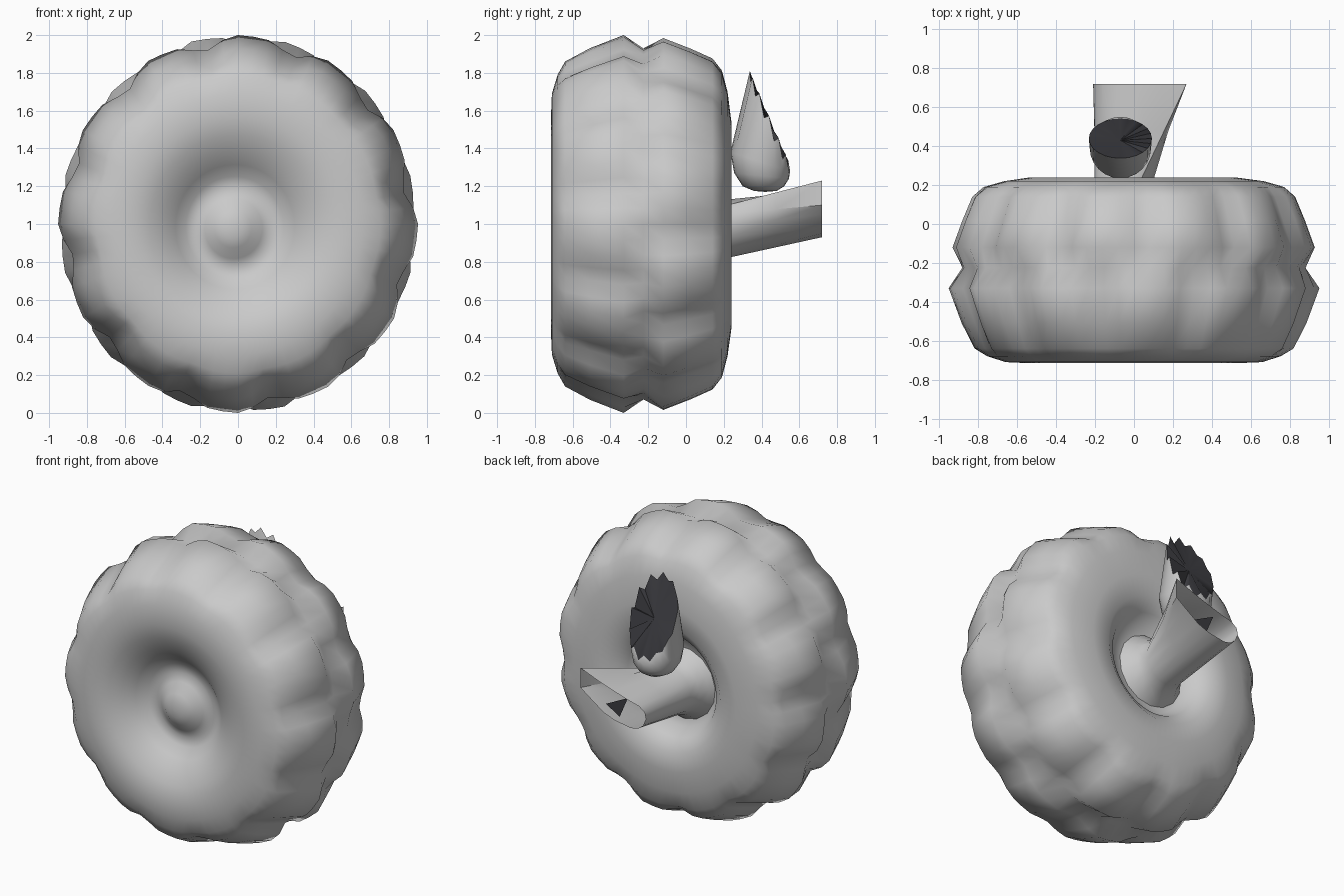
import bpy, bmesh, math, random
from math import sin, cos, pi

random.seed(4)
cube = bpy.data.objects.get("Cube")
if cube:
    bpy.data.objects.remove(cube, do_unlink=True)


def material(name, rgb):
    m = bpy.data.materials.new(name)
    m.use_nodes = True
    m.diffuse_color = (*rgb, 1)
    m.node_tree.nodes["Principled BSDF"].inputs["Base Color"].default_value = (*rgb, 1)
    return m


GREY = material("light_grey", (0.59, 0.59, 0.59))
DARK = material("dark_grey", (0.044, 0.044, 0.051))


def finish(name, bm, angle):
    mesh = bpy.data.meshes.new(name)
    bm.to_mesh(mesh)
    bm.free()
    mesh.materials.append(GREY)
    mesh.materials.append(DARK)
    ob = bpy.data.objects.new(name, mesh)
    bpy.context.collection.objects.link(ob)
    bpy.ops.object.select_all(action="DESELECT")
    ob.select_set(True)
    bpy.context.view_layer.objects.active = ob
    bpy.ops.object.shade_smooth_by_angle(angle=math.radians(angle))


def loft(name, rings, start=None, end=None, end_material=0, angle=50):
    """Skin closed rings of points, with optional fans to a start and end point."""
    bm = bmesh.new()
    loops = [[bm.verts.new(p) for p in ring] for ring in rings]
    n = len(loops[0])
    for a, b in zip(loops, loops[1:]):
        for i in range(n):
            j = (i + 1) % n
            bm.faces.new((a[i], a[j], b[j], b[i]))
    for point, ring, mat in ((start, loops[0], 0), (end, loops[-1], end_material)):
        if point:
            tip = bm.verts.new(point)
            for i in range(n):
                f = bm.faces.new((ring[i], ring[(i + 1) % n], tip))
                f.material_index = mat
    bmesh.ops.recalc_face_normals(bm, faces=bm.faces)
    finish(name, bm, angle)


# Tyre: turned profile with two staggered rows of blocky lugs
LUGS, STEPS = 12, 6
GROOVE = [0, 0.005, 0.012, 0.045, 0.06, 0.02]
SEGS = LUGS * STEPS
wear = [[random.uniform(0, 0.012) * (k % 6 > 0) for k in range(LUGS)] for _ in range(2)]
profile = [(0.05, -0.61), (0.10, -0.595), (0.16, -0.55), (0.21, -0.53), (0.27, -0.545),
           (0.33, -0.60), (0.40, -0.65), (0.48, -0.69), (0.57, -0.715), (0.69, -0.71),
           (0.79, -0.68), (0.86, -0.64), (0.93, -0.51), (1.0, -0.33), (0.95, -0.225),
           (1.0, -0.12), (0.945, 0.02), (0.89, 0.14), (0.82, 0.19), (0.70, 0.22),
           (0.55, 0.24), (0.42, 0.23), (0.34, 0.17), (0.29, 0.10), (0.20, 0.09)]


def lug_depth(row, i):
    k = (i + row * STEPS // 2) % SEGS
    return GROOVE[k % STEPS] + wear[row][k // STEPS]


def tyre_ring(r, y):
    weight = min(1, max(0, (r - 0.76) / 0.14))
    # the middle ring blends both rows; the hub sits slightly off centre
    blend = 0 if y < -0.3 else 1 if y > -0.15 else 0.5
    shift = -0.03 * max(0, 1 - r / 0.7)
    points = []
    for i in range(SEGS):
        depth = (1 - blend) * lug_depth(0, i) + blend * lug_depth(1, i)
        radius = r * (1 - weight * depth)
        a = 2 * pi * i / SEGS
        points.append((0.955 * radius * sin(a) + shift, y, 1 + radius * cos(a) + shift))
    return points


loft("tyre", [tyre_ring(*p) for p in profile],
     start=(-0.03, -0.615, 0.97), end=(-0.03, 0.09, 0.97), angle=60)

# Axle: flared flange and tube, ending in a torn edge with a flap to the left
tip = [(-0.10, 0.93), (-0.04, 0.94), (0.02, 0.95), (0.10, 0.98), (0.20, 1.05), (0.27, 1.10),
       (0.27, 1.23), (0.14, 1.18), (0.02, 1.14), (-0.08, 1.11), (-0.16, 1.09), (-0.20, 1.06),
       (-0.21, 1.02), (-0.19, 0.97), (-0.15, 0.94)]


def axle_ring(r, y):
    return [(-0.05 + r * sin(2 * pi * i / len(tip)), y, 0.98 - r * cos(2 * pi * i / len(tip)))
            for i in range(len(tip))]


base = axle_ring(0.155, 0.24)
middle = [tuple((p + q) / 2 for p, q in zip(b, (x, 0.72, z))) for b, (x, z) in zip(base, tip)]
loft("axle", [axle_ring(0.24, 0.09), axle_ring(0.21, 0.13), axle_ring(0.175, 0.18),
              base, middle, [(x, 0.72, z) for x, z in tip]], angle=40)

# Dark torn web between the tube and its flap
web = bmesh.new()
face = web.faces.new([web.verts.new(p) for p in
                      ((0.11, 0.68, 1.02), (0.01, 0.68, 0.96), (-0.05, 0.68, 1.10))])
face.material_index = 1
finish("axle_web", web, 30)

# Cup: rounded bottom, slanted jagged mouth closed by a dark fan
N = 24


def cup_ring(r, y, z, lean=0.0, rise=0.0, jag=0.0):
    points = []
    for i in range(N):
        a = 2 * pi * i / N
        t = (1 - cos(a)) / 2
        # notches are deeper on the left side
        notch = jag * (1 + 0.6 * sin(a)) * (i % 2)
        points.append((-0.07 + r * sin(a), y + (r - lean) * cos(a), z + rise * t - notch))
    return points


loft("broken_cup", [cup_ring(0.06, 0.42, 1.175), cup_ring(0.11, 0.41, 1.20),
                    cup_ring(0.145, 0.40, 1.24, rise=0.03),
                    cup_ring(0.158, 0.393, 1.28, rise=0.10),
                    cup_ring(0.162, 0.44, 1.335, lean=0.06, rise=0.475, jag=0.045)],
     start=(-0.07, 0.42, 1.17), end=(-0.07, 0.43, 1.54), end_material=1, angle=60)
